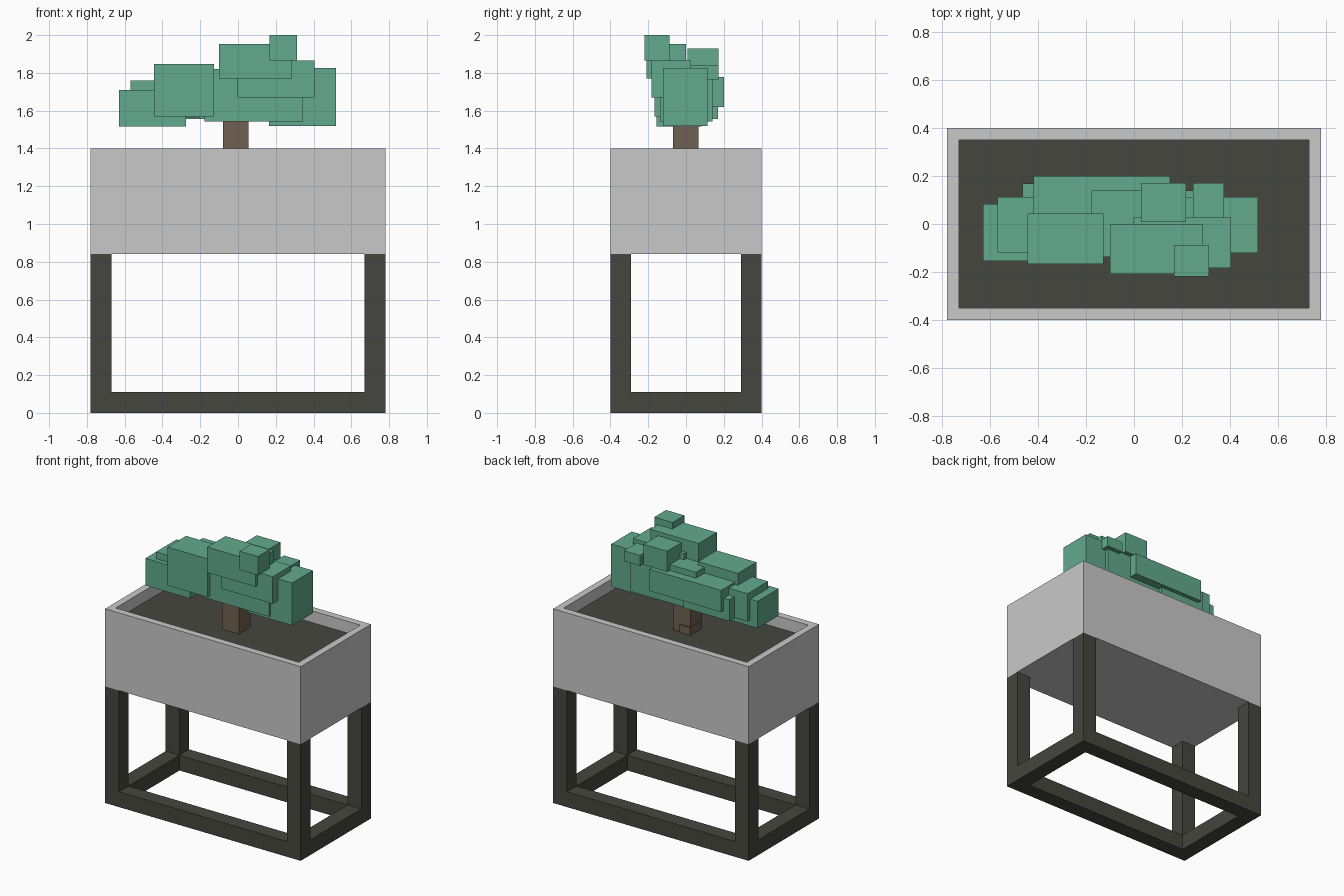
import bpy
import bmesh

if "Cube" in bpy.data.objects:
    bpy.data.objects.remove(bpy.data.objects["Cube"])


def material(name, r, g, b):
    m = bpy.data.materials.new(name)
    m.diffuse_color = (r, g, b, 1)
    m.use_nodes = True
    m.node_tree.nodes["Principled BSDF"].inputs["Base Color"].default_value = m.diffuse_color
    return m


DARK = material("dark_metal_and_soil", 0.061, 0.061, 0.050)
GREY = material("light_grey_planter", 0.584, 0.584, 0.584)
BROWN = material("brown_bark", 0.162, 0.120, 0.084)
GREEN = material("green_leaves", 0.122, 0.402, 0.270)


def box(name, x, y, z, mat):
    """Axis-aligned box from (min, max) pairs."""
    bm = bmesh.new()
    bmesh.ops.create_cube(bm, size=1)
    for v in bm.verts:
        v.co = [r[0] if c < 0 else r[1] for c, r in zip(v.co, (x, y, z))]
    me = bpy.data.meshes.new(name)
    bm.to_mesh(me)
    bm.free()
    me.materials.append(mat)
    ob = bpy.data.objects.new(name, me)
    bpy.context.collection.objects.link(ob)
    return ob


X, Y = 0.78, 0.40          # planter half sizes
BAR = 0.11                 # stand bar thickness
Z0, Z1 = 0.84, 1.40        # planter bottom and rim
SOIL = 1.315

# Stand: four legs and a bottom ring of rails
for sx, side in ((-1, "left"), (1, "right")):
    xr = sorted((sx * X, sx * (X - BAR)))
    for sy, end in ((-1, "front"), (1, "back")):
        yr = sorted((sy * Y, sy * (Y - BAR)))
        box(f"{end}_{side}_leg", xr, yr, (0, Z0), DARK)
    box(f"{side}_rail", xr, (BAR - Y, Y - BAR), (0, BAR), DARK)
for sy, end in ((-1, "front"), (1, "back")):
    yr = sorted((sy * Y, sy * (Y - BAR)))
    box(f"{end}_rail", (BAR - X, X - BAR), yr, (0, BAR), DARK)

# Planter: a block whose top is inset and sunk to the soil level
planter = box("planter", (-X, X), (-Y, Y), (Z0, Z1), GREY)
planter.data.materials.append(DARK)
bm = bmesh.new()
bm.from_mesh(planter.data)
top = max(bm.faces, key=lambda f: f.calc_center_median().z)
bmesh.ops.inset_individual(bm, faces=[top], thickness=0.07)
inner = bmesh.ops.extrude_discrete_faces(bm, faces=[top])["faces"][0]
for v in inner.verts:
    v.co.z = SOIL
inner.material_index = 1
bm.to_mesh(planter.data)
bm.free()

# Trunk with a small root flare
box("trunk", (-0.08, 0.055), (-0.07, 0.065), (SOIL, 1.60), BROWN)
box("root", (-0.085, 0.0), (-0.055, 0.075), (SOIL, 1.37), BROWN)

# Foliage: overlapping blocks (x range, y range, z range)
LEAVES = [
    ((-0.63, -0.275), (-0.155, 0.083), (1.515, 1.71)),
    ((-0.57, -0.20), (-0.12, 0.113), (1.56, 1.76)),
    ((-0.444, -0.127), (-0.168, 0.043), (1.57, 1.846)),
    ((-0.178, 0.344), (-0.137, 0.14), (1.543, 1.82)),
    ((-0.10, 0.285), (-0.208, 0.0), (1.77, 1.953)),
    ((0.168, 0.313), (-0.22, -0.087), (1.865, 2.0)),
    ((-0.003, 0.405), (-0.183, 0.027), (1.67, 1.865)),
    ((0.165, 0.518), (-0.122, 0.113), (1.52, 1.827)),
    ((-0.465, -0.10), (-0.05, 0.17), (1.555, 1.71)),
    ((-0.42, 0.15), (0.0, 0.20), (1.62, 1.777)),
    ((0.03, 0.218), (0.008, 0.172), (1.78, 1.928)),
    ((0.246, 0.375), (0.0, 0.172), (1.765, 1.84)),
]
for i, (x, y, z) in enumerate(LEAVES, 1):
    box(f"leaf_block_{i}", x, y, z, GREEN)
